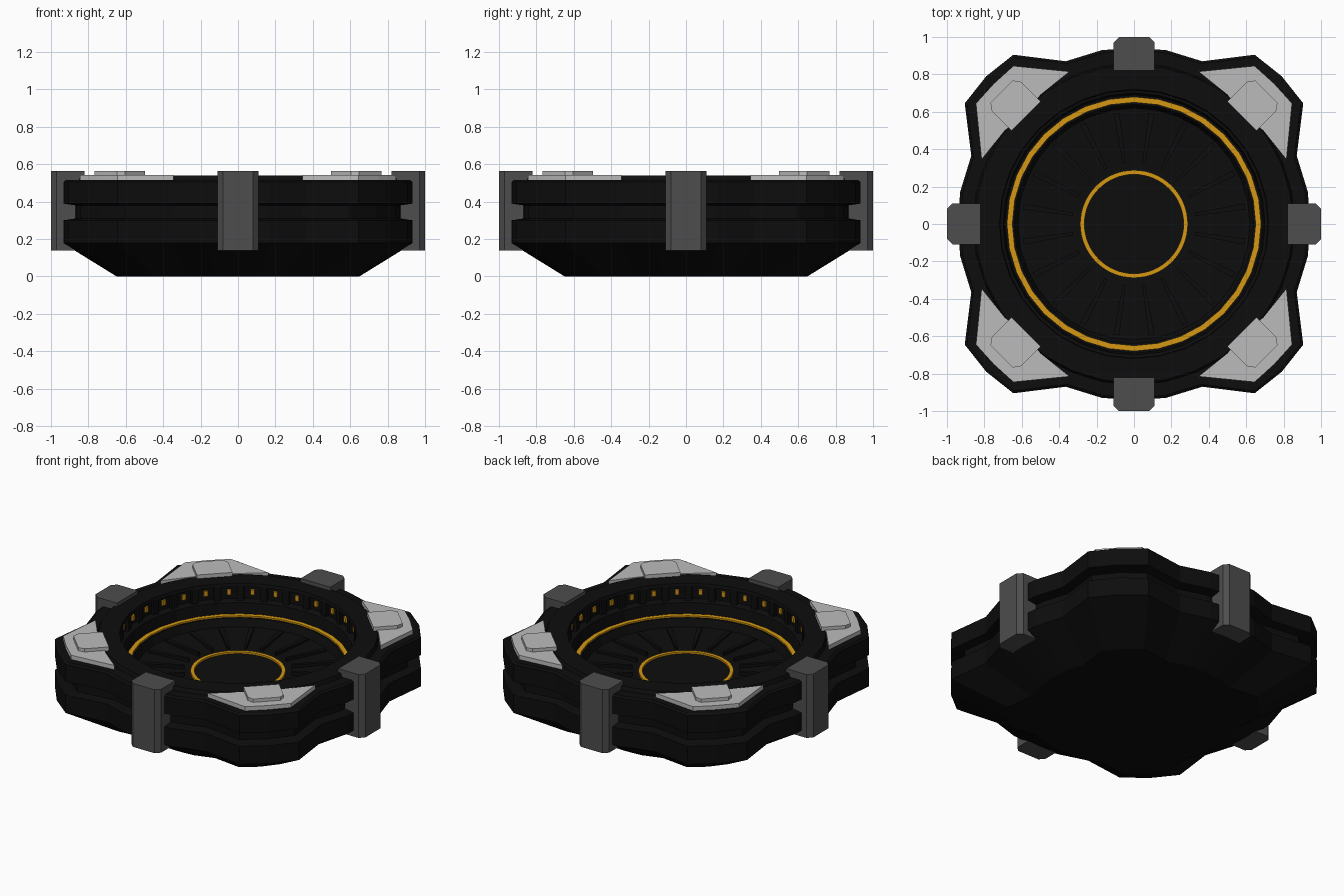
import bpy, bmesh
from math import pi, sin, cos
from mathutils import Matrix

if "Cube" in bpy.data.objects:
    bpy.data.objects.remove(bpy.data.objects["Cube"])


def material(name, rgb):
    m = bpy.data.materials.new(name)
    m.diffuse_color = (*rgb, 1)
    m.use_nodes = True
    m.node_tree.nodes["Principled BSDF"].inputs["Base Color"].default_value = m.diffuse_color
    return m


BLACK = material("black", (0.004, 0.004, 0.004))
DARK = material("dark_grey", (0.075, 0.075, 0.075))
LIGHT = material("light_grey", (0.5, 0.5, 0.5))
GOLD = material("gold", (0.66, 0.31, 0.006))


def loft(bm, rings, caps=True, closed=False):
    """Skin a stack of equal-length point rings."""
    vs = [[bm.verts.new(p) for p in r] for r in rings]
    n = len(rings[0])
    pairs = list(zip(vs, vs[1:])) + ([(vs[-1], vs[0])] if closed else [])
    for a, b in pairs:
        for i in range(n):
            j = (i + 1) % n
            bm.faces.new((a[i], a[j], b[j], b[i]))
    if caps and not closed:
        bm.faces.new(vs[0][::-1])
        bm.faces.new(vs[-1])


def prism(bm, pts, *levels):
    loft(bm, [[(x, y, z) for x, y in pts] for z in levels])


def finish(name, bm, mat):
    bmesh.ops.recalc_face_normals(bm, faces=bm.faces)
    me = bpy.data.meshes.new(name)
    bm.to_mesh(me)
    bm.free()
    me.materials.append(mat)
    ob = bpy.data.objects.new(name, me)
    bpy.context.collection.objects.link(ob)
    return ob


def circle(r, z, n=32):
    return [(r * cos(2 * pi * i / n), r * sin(2 * pi * i / n), z) for i in range(n)]


def radial(name, mat, pts, z0, z1, count, offset=0.0):
    """Repeat a prism (drawn on the +x axis) around the centre."""
    for_all = bmesh.new()
    for k in range(count):
        before = set(for_all.verts)
        prism(for_all, pts, z0, z1)
        new = [v for v in for_all.verts if v not in before]
        bmesh.ops.rotate(for_all, verts=new, cent=(0, 0, 0),
                         matrix=Matrix.Rotation(offset + 2 * pi * k / count, 3, 'Z'))
    return finish(name, for_all, mat)


def mirror_y(half):
    """Close a half outline (y > 0) with its mirror image."""
    return half + [(x, -y) for x, y in reversed(half)]


# 32-sided outline: one quarter, turned four times
quarter = [(0.94, 0), (0.93, 0.17), (0.87, 0.365), (0.905, 0.645), (0.79, 0.79),
           (0.645, 0.905), (0.365, 0.87), (0.17, 0.93)]
outline = []
for k in range(4):
    c, s = round(cos(k * pi / 2)), round(sin(k * pi / 2))
    outline += [(c * x - s * y, s * x + c * y) for x, y in quarter]

# Body: hull, side groove, rim, inner wall and dish floor in one skin
hull = [(0.69, 0), (1, 0.18), (1, 0.30), (0.93, 0.31), (0.93, 0.38), (1, 0.39),
        (1, 0.505), (0.985, 0.515)]
dish = [(0.86, 0.515), (0.85, 0.54), (0.72, 0.54), (0.715, 0.52), (0.74, 0.515),
        (0.74, 0.43), (0.70, 0.42), (0.69, 0.345), (0.64, 0.345), (0.62, 0.295),
        (0.30, 0.28), (0.25, 0.28)]
bm = bmesh.new()
loft(bm, [[(x * s, y * s, z) for x, y in outline] for s, z in hull]
     + [circle(r, z) for r, z in dish])
finish("body", bm, BLACK)

# Gold rings in the dish
for name, r0, r1, z0, z1, n in (("outer_glow_ring", 0.65, 0.68, 0.335, 0.355, 32),
                                ("inner_glow_ring", 0.265, 0.288, 0.27, 0.292, 64)):
    bm = bmesh.new()
    loft(bm, [circle(r0, z0, n), circle(r1, z0, n), circle(r1, z1, n),
              circle(r0, z1, n)], closed=True)
    finish(name, bm, GOLD)

# Floor ribs, wall dividers and wall lights
radial("floor_ribs", BLACK, mirror_y([(0.33, 0.008), (0.60, 0.016)]), 0.27, 0.305, 20, pi / 20)
radial("wall_dividers", BLACK, mirror_y([(0.718, 0.022), (0.745, 0.022)]), 0.425, 0.52, 32)
radial("wall_lights", GOLD, mirror_y([(0.725, 0.012), (0.742, 0.012)]), 0.46, 0.495, 32, pi / 32)

# Edge clamps
radial("edge_clamps", DARK, mirror_y([(0.82, 0.11), (0.97, 0.11), (1.0, 0.08)]), 0.50, 0.565, 4)
radial("clamp_legs", DARK, mirror_y([(0.87, 0.11), (0.97, 0.11), (1.0, 0.08)]), 0.14, 0.50, 4)

# Corner plates and their raised pads
plate = [(0.345, 0.815), (0.645, 0.845), (0.75, 0.75), (0.845, 0.645), (0.815, 0.345),
         (0.69, 0.50), (0.59, 0.59), (0.50, 0.69)]
radial("corner_plates", LIGHT, plate, 0.51, 0.543, 4)
radial("corner_pads", LIGHT, mirror_y([(0.815, 0.11), (0.965, 0.11), (1.0, 0.085)]),
       0.535, 0.565, 4, pi / 4)
